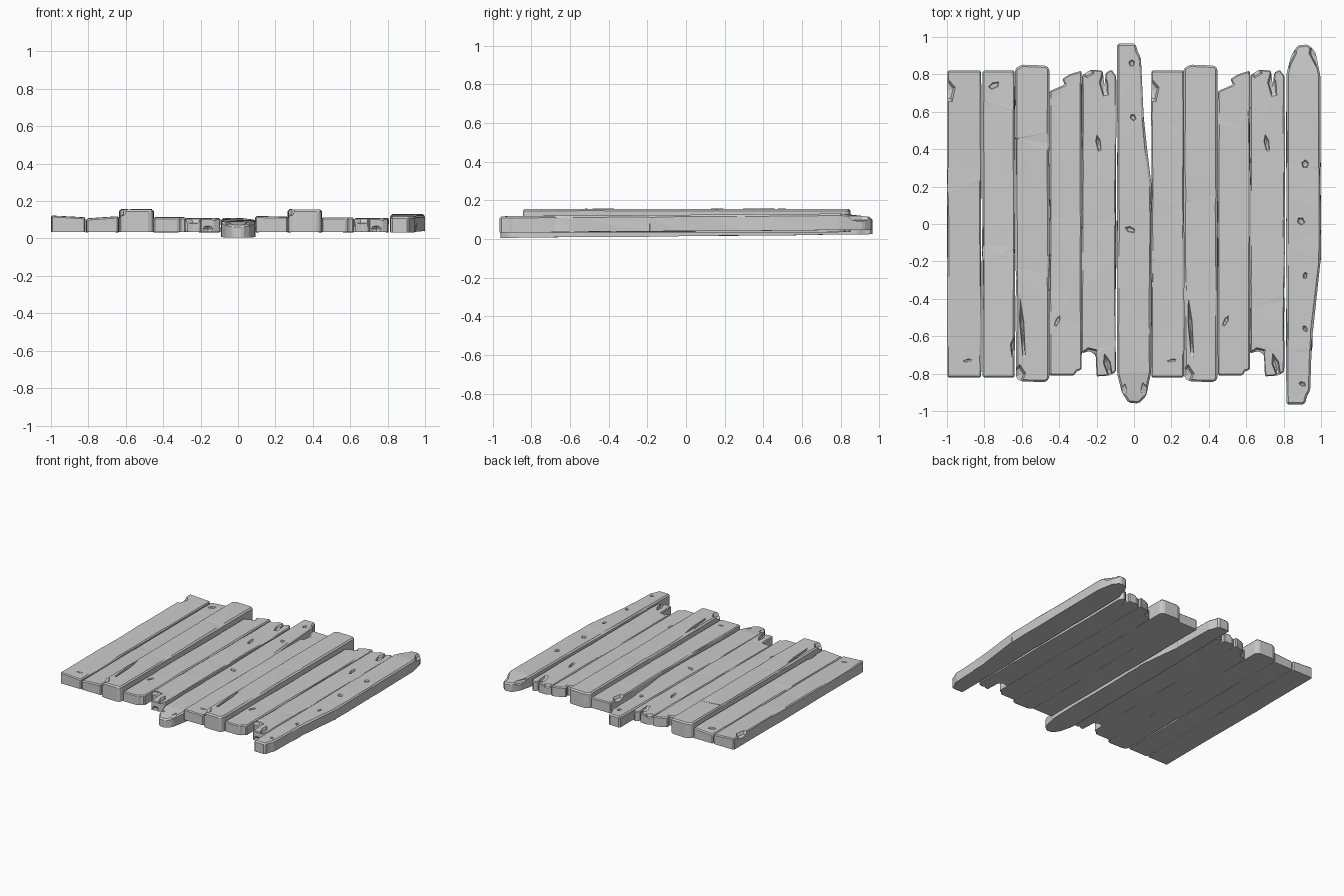
import bpy, bmesh, random
from math import radians
from mathutils import Matrix

random.seed(4)
cube = bpy.data.objects.get("Cube")
if cube:
    bpy.data.objects.remove(cube, do_unlink=True)

wood = bpy.data.materials.new("weathered grey wood")
wood.use_nodes = True
GREY = (0.6, 0.6, 0.6, 1)
wood.diffuse_color = GREY
wood.node_tree.nodes["Principled BSDF"].inputs["Base Color"].default_value = GREY


def link(name, bm):
    mesh = bpy.data.meshes.new(name)
    bm.to_mesh(mesh)
    bm.free()
    mesh.materials.append(wood)
    obj = bpy.data.objects.new(name, mesh)
    bpy.context.collection.objects.link(obj)
    return obj


def carve(obj, chip):
    """Gouge one faceted chip (x, y, z, half sizes, turn in degrees) out of a plank."""
    x, y, z, size, turn = chip
    place = (Matrix.Translation((x, y, z)) @ Matrix.Rotation(radians(turn), 4, 'Z')
             @ Matrix.Diagonal((*size, 1)))
    bm = bmesh.new()
    bmesh.ops.create_uvsphere(bm, u_segments=5, v_segments=4, radius=1, matrix=place)
    cutter = link("chip_cutter", bm)
    cutter.hide_render = True
    mod = obj.modifiers.new("chip", 'BOOLEAN')
    mod.operation, mod.solver, mod.object = 'DIFFERENCE', 'EXACT', cutter
    carved = bpy.data.meshes.new_from_object(obj.evaluated_get(bpy.context.evaluated_depsgraph_get()))
    obj.modifiers.clear()
    if carved.polygons:
        obj.data = carved
    bpy.data.objects.remove(cutter, do_unlink=True)


def plank(name, outline, z0, z1, chips=(), bevel=0.012, roll=0.0, pitch=0.0, worn=0):
    """Extrude an outline, soften its edges and make it slightly uneven."""
    bm = bmesh.new()
    base = bm.faces.new([bm.verts.new((x, y, z0)) for x, y in outline])
    top = bmesh.ops.extrude_face_region(bm, geom=[base])["geom"]
    bmesh.ops.translate(bm, vec=(0, 0, z1 - z0), verts=[g for g in top if isinstance(g, bmesh.types.BMVert)])
    bmesh.ops.recalc_face_normals(bm, faces=bm.faces)
    rim = [e for e in bm.edges if e.verts[0].co.z + e.verts[1].co.z > 2 * z0 + 0.01]
    bmesh.ops.bevel(bm, geom=rim, offset=bevel, segments=1, affect='EDGES', clamp_overlap=True)
    # cross cuts that let the surface waver
    for i in range(-3, 4):
        bmesh.ops.bisect_plane(bm, geom=bm.verts[:] + bm.edges[:] + bm.faces[:],
                               plane_co=(0, i * 0.2 + random.uniform(-0.06, 0.06), 0),
                               plane_no=(random.uniform(-0.5, 0.5), 1, 0))
    xs = [p[0] for p in outline]
    mid = (min(xs) + max(xs)) / 2
    for v in bm.verts:
        if v.co.z > z0 + 0.03:
            v.co.z += (v.co.x - mid) * roll - max(0, v.co.y * worn - 0.82) * 0.14
        v.co.z += v.co.y * pitch
        if abs(v.co.y) < 0.7:
            v.co.x += random.uniform(-0.003, 0.003)
            v.co.z += random.uniform(-0.002, 0.002)
    bmesh.ops.triangulate(bm, faces=bm.faces)
    obj = link(name, bm)
    for chip in chips:
        carve(obj, chip)


def board(x0, x1, y):
    return [(x0, -y), (x1, -y), (x1, y), (x0, y)]


FLOOR = 0.035

# plain boards with a broken rear corner
for name, x0, x1, roll in (("edge_board", -0.998, -0.817, -0.06), ("inner_board", 0.093, 0.267, -0.02)):
    plank(name, board(x0, x1, 0.82), FLOOR, 0.117, roll=roll, bevel=0.007, chips=[
        (x0, 0.71, 0.12, (0.045, 0.07, 0.03), 0),
        (x0 + 0.11, -0.73, 0.119, (0.03, 0.009, 0.01), 10)])

plank("second_board", board(-0.81, -0.638, 0.82), FLOOR, 0.112, roll=0.07, bevel=0.008, chips=[
    (-0.75, 0.74, 0.112, (0.035, 0.018, 0.012), 25),
    (-0.642, -0.66, 0.118, (0.02, 0.06, 0.04), 0)])

# the run of raised, split and gnawed boards occurs twice
for side, dx in (("right", 0.0), ("left", 0.9)):
    def shift(points):
        return [(x + dx, y) for x, y in points]

    plank(side + "_raised_board", shift([
        (-0.63, -0.825), (-0.6, -0.842), (-0.47, -0.845), (-0.453, -0.825),
        (-0.453, 0.83), (-0.47, 0.847), (-0.6, 0.852), (-0.636, 0.83)]),
        FLOOR, 0.155, bevel=0.01, chips=[
            (-0.597 + dx, -0.57, 0.157, (0.012, 0.18, 0.025), 4),
            (-0.62 + dx, -0.81, 0.155, (0.04, 0.06, 0.04), -10)])

    plank(side + "_split_board", shift([
        (-0.452, -0.81), (-0.32, -0.81), (-0.305, -0.785), (-0.28, -0.78),
        (-0.28, 0.82), (-0.345, 0.8), (-0.385, 0.775), (-0.37, 0.745), (-0.452, 0.71)]),
        FLOOR, 0.112, bevel=0.007, chips=[
            (-0.41 + dx, -0.52, 0.113, (0.012, 0.035, 0.012), -25)])

    plank(side + "_gnawed_board", shift([
        (-0.278, -0.69), (-0.235, -0.68), (-0.205, -0.7), (-0.2, -0.815), (-0.13, -0.81),
        (-0.097, -0.79), (-0.095, 0.79), (-0.12, 0.825), (-0.15, 0.81), (-0.158, 0.74),
        (-0.168, 0.82), (-0.23, 0.825), (-0.278, 0.795)]),
        FLOOR, 0.108, bevel=0.006, chips=[
            (-0.19 + dx, 0.43, 0.109, (0.014, 0.05, 0.018), 10),
            (-0.16 + dx, 0.74, 0.109, (0.025, 0.07, 0.02), 10),
            (-0.25 + dx, 0.82, 0.11, (0.04, 0.04, 0.025), 30),
            (-0.14 + dx, -0.76, 0.109, (0.02, 0.07, 0.03), 15),
            (-0.24 + dx, -0.69, 0.105, (0.05, 0.03, 0.03), 10),
            (-0.16 + dx, -0.82, 0.05, (0.03, 0.03, 0.02), 0)])

# long cross beams: straight on one side, tapered and pointed on the other
BEAM = [(-0.09, 0.965), (0.008, 0.965), (0.02, 0.92), (0.037, 0.89), (0.05, 0.57), (0.092, 0.2),
        (0.092, -0.79), (0.065, -0.92), (0.025, -0.96), (-0.03, -0.955), (-0.065, -0.9), (-0.09, -0.8)]
KNOTS = [(-0.012, 0.86), (-0.005, 0.57), (-0.02, -0.03)]
plank("centre_beam", BEAM, 0.015, 0.1, pitch=0.01, worn=-1, bevel=0.01, chips=[
    (x, y, 0.1 + y * 0.01, (0.016, 0.02 + 0.01 * (i == 2), 0.014), i * 35) for i, (x, y) in enumerate(KNOTS)]
    + [(0.06, -0.9, 0.1, (0.03, 0.07, 0.03), 15), (-0.06, -0.9, 0.1, (0.03, 0.06, 0.03), -15)])

far_outline = [(x + 0.905, -y) for x, y in reversed(BEAM)]
KNOTS = [(0.915, 0.32), (0.893, 0.015), (0.915, -0.275), (0.915, -0.56), (0.9, -0.855)]
plank("outer_beam", far_outline, 0.04, 0.125, pitch=0.008, worn=1, bevel=0.01, chips=[
    (x, y, 0.125 + y * 0.008, (0.02, 0.012 + 0.012 * (i < 2), 0.014), i * 40) for i, (x, y) in enumerate(KNOTS)]
    + [(0.835, 0.9, 0.12, (0.03, 0.08, 0.03), -20), (0.97, 0.9, 0.12, (0.03, 0.08, 0.03), 20)])
